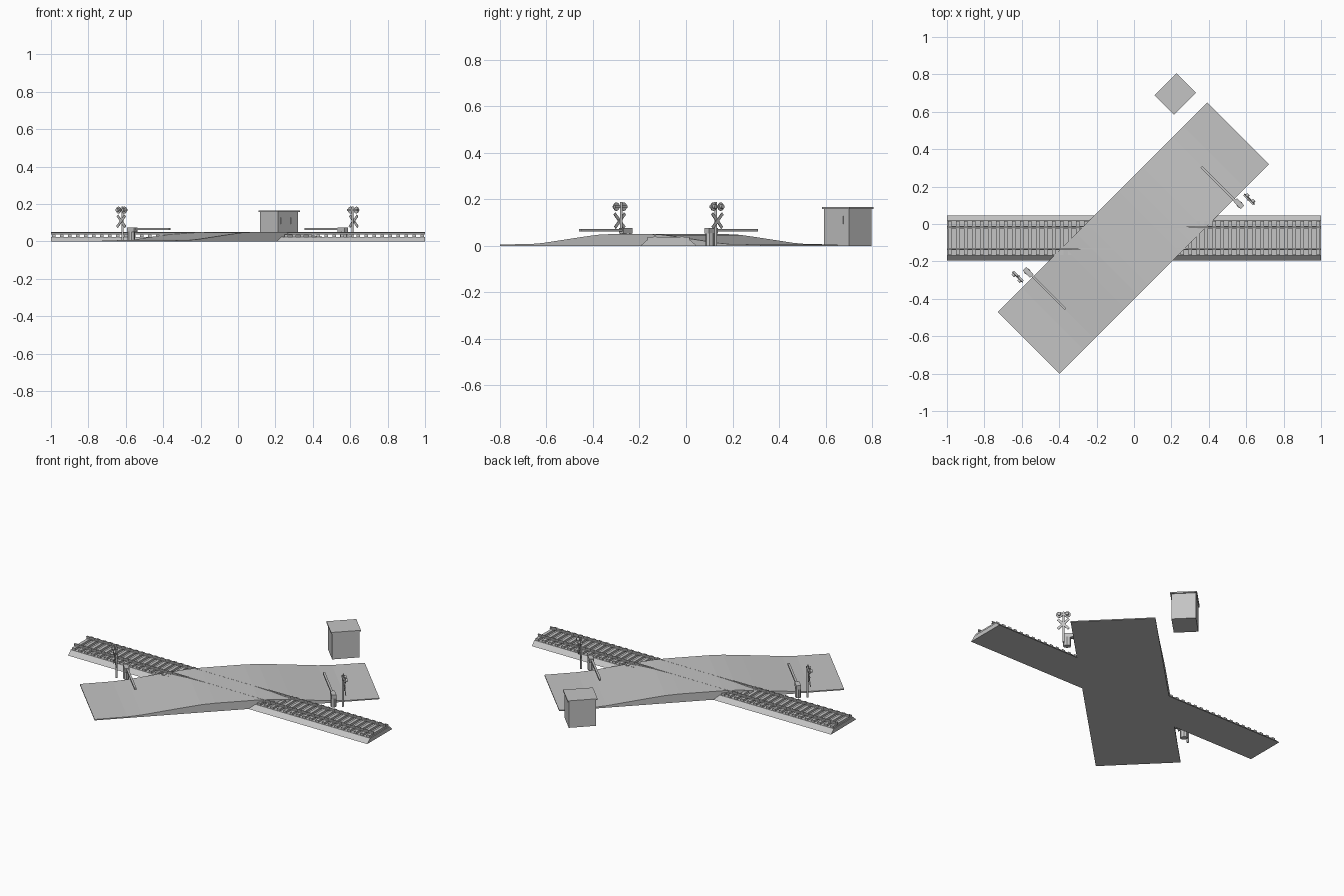
import bpy, bmesh, math
from mathutils import Matrix, Vector

cube = bpy.data.objects.get("Cube")
if cube:
    bpy.data.objects.remove(cube, do_unlink=True)

grey = bpy.data.materials.new("plain grey")
grey.use_nodes = True
grey.diffuse_color = (0.55, 0.55, 0.55, 1)
grey.node_tree.nodes["Principled BSDF"].inputs["Base Color"].default_value = (0.55, 0.55, 0.55, 1)

# Frames: the rail line runs along x, the road along the diagonal
RAIL = Matrix.Translation((0, -0.075, 0))
ROAD = Matrix.Translation((-0.003, -0.075, 0)) @ Matrix.Rotation(math.radians(45), 4, "Z")


def finish(name, bm, frame):
    bm.transform(frame)
    bmesh.ops.recalc_face_normals(bm, faces=bm.faces)
    mesh = bpy.data.meshes.new(name)
    bm.to_mesh(mesh)
    bm.free()
    mesh.materials.append(grey)
    obj = bpy.data.objects.new(name, mesh)
    bpy.context.collection.objects.link(obj)
    return obj


def add_box(bm, center, size, tilt=0):
    m = (Matrix.Translation(center) @ Matrix.Rotation(tilt, 4, "X")
         @ Matrix.Diagonal((*size, 1)))
    bmesh.ops.create_cube(bm, size=1, matrix=m)


def box(name, frame, center, size, tilt=0):
    bm = bmesh.new()
    add_box(bm, center, size, tilt)
    return finish(name, bm, frame)


def cylinder(name, frame, center, radius, depth, axis="Z", sides=12, stretch=1):
    bm = bmesh.new()
    turn = Matrix.Rotation(math.pi / 2, 4, "Y") if axis == "X" else Matrix()
    m = Matrix.Translation(center) @ turn @ Matrix.Diagonal((1, stretch, 1, 1))
    bmesh.ops.create_cone(bm, cap_ends=True, segments=sides, radius1=radius,
                          radius2=radius, depth=depth, matrix=m)
    return finish(name, bm, frame)


def extrude_profile(name, frame, points, vector):
    bm = bmesh.new()
    face = bm.faces.new([bm.verts.new(p) for p in points])
    new = bmesh.ops.extrude_face_region(bm, geom=[face])["geom"]
    moved = [v for v in new if isinstance(v, bmesh.types.BMVert)]
    bmesh.ops.translate(bm, verts=moved, vec=vector)
    return finish(name, bm, frame)


# Road: humped slab over the track
half = [(0.792, 0.006), (0.61, 0.007), (0.53, 0.012), (0.42, 0.024),
        (0.3, 0.037), (0.2, 0.047), (0.12, 0.05)]
top = [(-s, z) for s, z in half] + [(s, z) for s, z in reversed(half)]
outline = [(-0.792, 0)] + top + [(0.792, 0)]
extrude_profile("road", ROAD, [(s, -0.233, z) for s, z in outline], (0, 0.466, 0))

# Track: ballast bed, sleepers and rails
bed = [(-0.12, 0), (-0.093, 0.025), (0.093, 0.025), (0.12, 0)]
extrude_profile("ballast_bed", RAIL, [(-1, y, z) for y, z in bed], (2, 0, 0))

bm = bmesh.new()
count = 47
for i in range(count):
    x = -0.985 + 1.97 * i / (count - 1)
    add_box(bm, (x, 0, 0.031), (0.019, 0.18, 0.013))
finish("sleepers", bm, RAIL)

rail = [(-0.006, 0.037), (-0.006, 0.039), (-0.002, 0.04), (-0.002, 0.046), (-0.004, 0.0475),
        (-0.004, 0.0505)]
section = rail + [(-y, z) for y, z in reversed(rail)]
for side, y in (("left", 0.058), ("right", -0.058)):
    extrude_profile(side + "_rail", RAIL, [(-1, y + dy, z) for dy, z in section], (2, 0, 0))

# Barriers and warning signals: one set on each approach
for end, turn in (("near", 0), ("far", math.pi)):
    f = ROAD @ Matrix.Rotation(turn, 4, "Z")
    # Barrier
    cylinder(end + "_barrier_housing", f, (-0.528, 0.275, 0.027), 0.017, 0.054, sides=8, stretch=1.3)
    box(end + "_barrier_head", f, (-0.528, 0.268, 0.064), (0.026, 0.055, 0.024))
    box(end + "_barrier_arm", f, (-0.526, 0.122, 0.067), (0.012, 0.27, 0.011))
    # Signal post with crossed boards
    cylinder(end + "_signal_post", f, (-0.578, 0.291, 0.094), 0.006, 0.188)
    for n, tilt in enumerate((1, -1)):
        box(f"{end}_cross_board_{n + 1}", f, (-0.586 - 0.003 * n, 0.291, 0.108),
            (0.003, 0.086, 0.014), tilt * math.radians(45))
    # Lamps
    box(end + "_lamp_bar", f, (-0.58, 0.291, 0.168), (0.008, 0.074, 0.01))
    for side, dt in (("left", 0.022), ("right", -0.022)):
        cylinder(f"{end}_{side}_lamp_plate", f, (-0.586, 0.291 + dt, 0.168), 0.018, 0.004, "X", 16)
        cylinder(f"{end}_{side}_lamp", f, (-0.593, 0.291 + dt, 0.168), 0.009, 0.014, "X", 12)

# Booth with flat roof, door and window slits
BOOTH = ROAD @ Matrix.Translation((0.702, 0.387, 0))
box("booth_walls", BOOTH, (0, 0, 0.079), (0.152, 0.135, 0.158))
box("booth_roof", BOOTH, (0, 0, 0.162), (0.166, 0.148, 0.008))
for n, s in enumerate((-0.045, 0.03)):
    box(f"booth_window_{n + 1}", BOOTH, (s, -0.068, 0.11), (0.022, 0.003, 0.035))
